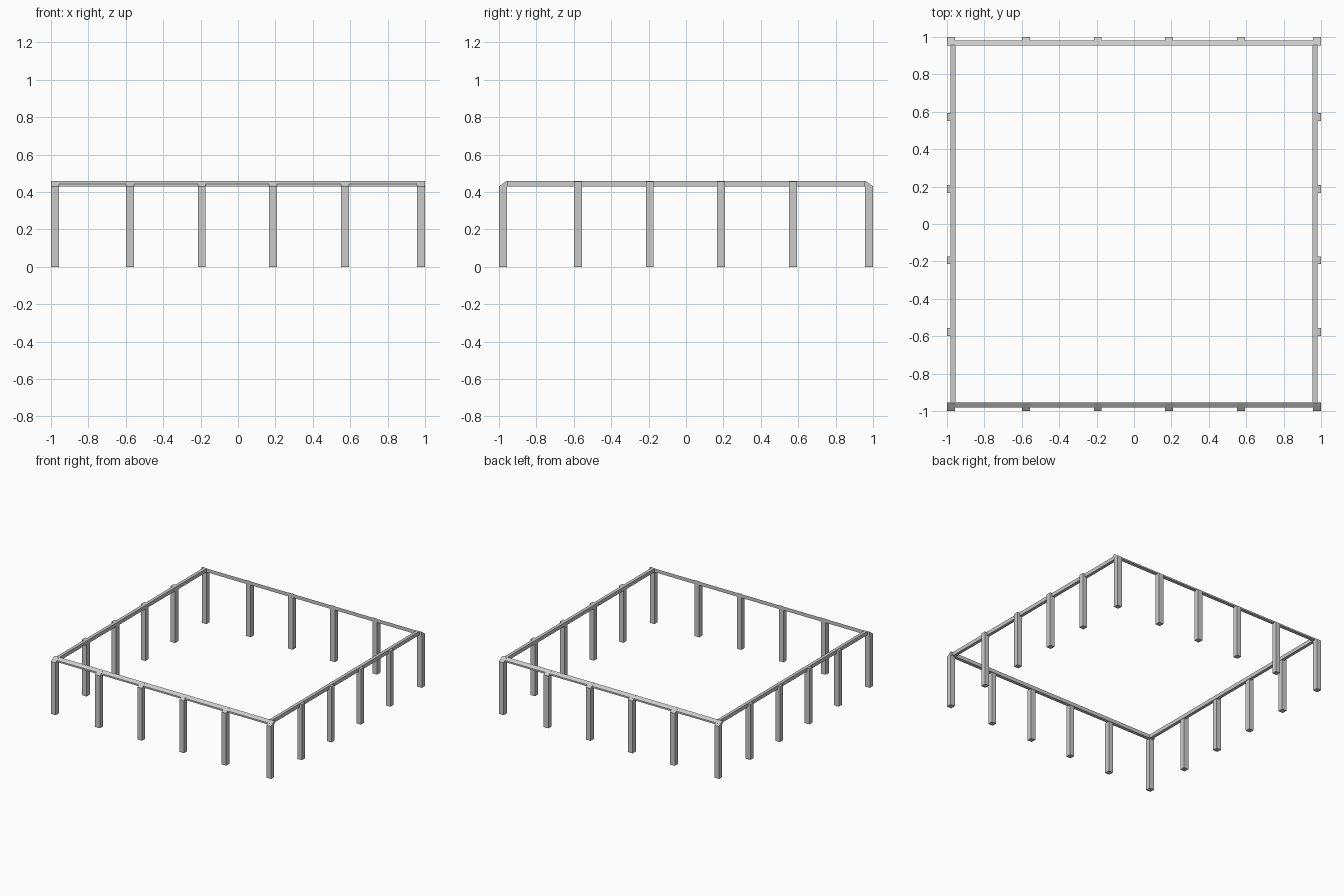
import bpy, bmesh
from mathutils import Matrix

if "Cube" in bpy.data.objects:
    bpy.data.objects.remove(bpy.data.objects["Cube"])

W = 0.042            # post width
IN = 1 - W           # inner face of the posts
TOP, LOW = 0.46, 0.43
STOPS = [-0.577, -0.194, 0.188, 0.572]


def prism(name, profile, a, b, turn=None):
    """Extrude a (y, z) profile along x from a to b, with an optional transform."""
    bm = bmesh.new()
    face = bm.faces.new([bm.verts.new((a, y, z)) for y, z in profile])
    ext = bmesh.ops.extrude_face_region(bm, geom=[face])
    moved = [v for v in ext["geom"] if isinstance(v, bmesh.types.BMVert)]
    bmesh.ops.translate(bm, verts=moved, vec=(b - a, 0, 0))
    if turn:
        bm.transform(turn)
    bmesh.ops.recalc_face_normals(bm, faces=bm.faces)
    mesh = bpy.data.meshes.new(name)
    bm.to_mesh(mesh)
    bm.free()
    obj = bpy.data.objects.new(name, mesh)
    bpy.context.collection.objects.link(obj)
    return obj


# Front and back rows: posts with tops sloping outward, plus a bevelled rail
for side, s in (("front", -1), ("back", 1)):
    post = [(s, 0), (s, LOW), (s * IN, TOP), (s * IN, 0)]
    for x in [-1 + W / 2] + STOPS + [1 - W / 2]:
        prism(side + "_post", post, x - W / 2, x + W / 2)
    rail = [(s * 0.982, LOW), (s * 0.982, 0.443), (s * 0.954, TOP), (s * 0.954, LOW)]
    prism(side + "_rail", rail, -1, 1)

# Left and right rows: flat-topped posts and a square rail
swap = Matrix(((0, 1, 0, 0), (1, 0, 0, 0), (0, 0, 1, 0), (0, 0, 0, 1)))
for side, s in (("left", -1), ("right", 1)):
    post = [(s, 0), (s, TOP - 0.003), (s * IN, TOP - 0.003), (s * IN, 0)]
    for y in STOPS:
        prism(side + "_post", post, y - W / 2, y + W / 2, swap)
    rail = [(s * 0.98, LOW), (s * 0.98, TOP), (s * 0.954, TOP), (s * 0.954, LOW)]
    prism(side + "_rail", rail, -IN, IN, swap)
